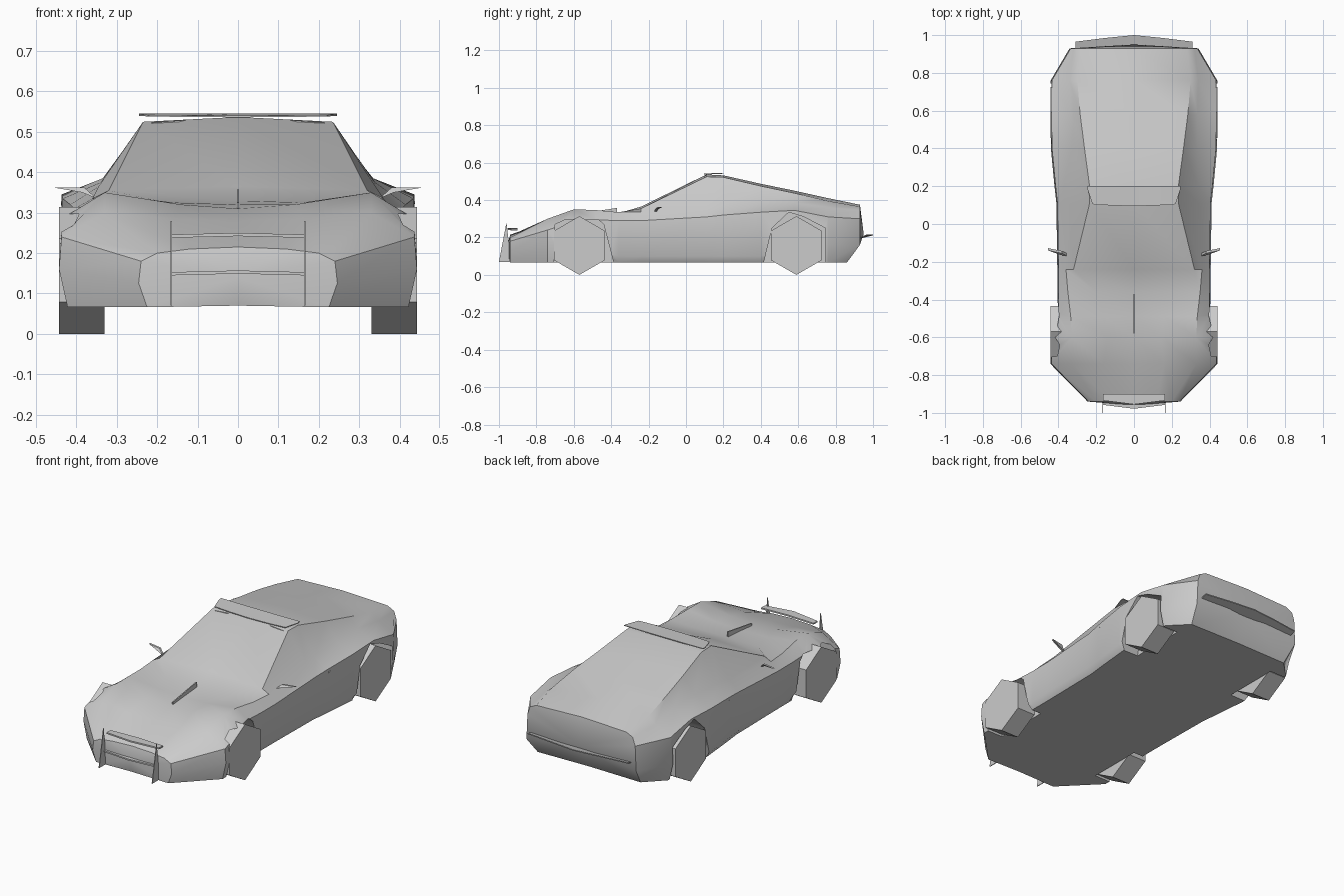
import bpy, bmesh, math
from mathutils import Vector

cube = bpy.data.objects.get("Cube")
if cube:
    bpy.data.objects.remove(cube, do_unlink=True)

grey = bpy.data.materials.new("plain_grey")
grey.use_nodes = True
colour = (0.6, 0.6, 0.6, 1)
grey.diffuse_color = colour
grey.node_tree.nodes["Principled BSDF"].inputs["Base Color"].default_value = colour


def smooth_shade(ob, angle):
    bpy.ops.object.select_all(action="DESELECT")
    ob.select_set(True)
    bpy.context.view_layer.objects.active = ob
    bpy.ops.object.shade_smooth_by_angle(angle=math.radians(angle))


def make(name, verts, faces):
    bm = bmesh.new()
    vs = [bm.verts.new(v) for v in verts]
    for face in faces:
        bm.faces.new([vs[i] for i in face])
    bmesh.ops.recalc_face_normals(bm, faces=bm.faces)
    mesh = bpy.data.meshes.new(name)
    bm.to_mesh(mesh)
    bm.free()
    mesh.materials.append(grey)
    ob = bpy.data.objects.new(name, mesh)
    bpy.context.collection.objects.link(ob)
    return ob


def bridge(ring_count, size):
    """Quads that join consecutive closed rings."""
    return [(r * size + i, r * size + (i + 1) % size,
             (r + 1) * size + (i + 1) % size, (r + 1) * size + i)
            for r in range(ring_count - 1) for i in range(size)]


def prism(name, outline, offset):
    """Extrude a closed outline of 3D points by an offset vector."""
    size = len(outline)
    verts = [Vector(p) for p in outline]
    verts += [p + Vector(offset) for p in verts]
    return make(name, verts, bridge(2, size) + [range(size), range(size, 2 * size)])


def side_prism(name, outline, x_start, x_end):
    return prism(name, [(x_start, y, z) for y, z in outline], (x_end - x_start, 0, 0))


def blade(name, rows, thickness):
    """Mirrored curved plate; each row is x, then front and back as (y, z)."""
    full = [(-x, front, back) for x, front, back in rows[:0:-1]] + rows
    drop = Vector((0, 0, -thickness))
    verts = []
    for x, front, back in full:
        a, b = Vector((x, *front)), Vector((x, *back))
        verts += [a, b, b + drop, a + drop]
    ends = [range(4), range(len(verts) - 4, len(verts))]
    smooth_shade(make(name, verts, bridge(len(full), 4) + ends), 35)


def body_ring(y, shoulder, belt, edge, top):
    """Closed section; sill and flank follow from the shoulder."""
    sx, sz = shoulder
    flank_z = .1 if abs(y) < .45 else min(.16, .7 * sz)
    tuck = -.07 if y > .9 else 0
    ring = [(0, y + tuck, .07), (sx - .015, y + tuck, .066), (sx + .006, y, flank_z)]
    ring += [(x, y, z) for x, z in (shoulder, belt, edge)] + [(0, y, top)]
    return ring + [(-x, v, z) for x, v, z in ring[-2:0:-1]]


# Body: nose, front wheels, cabin, roof, rear wheels and tail sections
rings = [body_ring(*section) for section in (
    (-.94, (.24, .18), (.2, .2), (.12, .21), .215),
    (-.74, (.437, .24), (.33, .3), (.16, .285), .28),
    (-.6, (.437, .285), (.33, .35), (.14, .32), .31),
    (-.49, (.4, .295), (.335, .347), (.16, .325), .32),
    (-.36, (.4, .29), (.35, .335), (.2, .33), .33),
    (-.24, (.4, .29), (.36, .335), (.32, .355), .365),
    (.11, (.405, .31), (.345, .365), (.235, .525), .537),
    (.2, (.415, .32), (.34, .375), (.235, .522), .532),
    (.4, (.434, .335), (.335, .385), (.262, .475), .487),
    (.58, (.437, .345), (.335, .385), (.285, .437), .45),
    (.76, (.435, .31), (.34, .36), (.3, .395), .41),
    (.93, (.335, .3), (.32, .345), (.28, .365), .375))]
size = len(rings[0])
verts = [p for ring in rings for p in ring]
faces = bridge(len(rings), size)
# Fan caps close the nose and the tail
for start, centre in ((0, (0, -.96, .14)), (len(verts) - size, (0, .95, .22))):
    verts.append(centre)
    faces += [(start + i, start + (i + 1) % size, len(verts) - 1) for i in range(size)]
body = make("car_body", verts, faces)

# Wheel arches are cut through both sides
front_arch = [(-.71, 0), (-.7, .27), (-.64, .297), (-.47, .297), (-.44, .27), (-.37, 0)]
rear_arch = [(.4, 0), (.46, .25), (.55, .335), (.63, .31), (.745, .25), (.745, 0)]
for side in (-1, 1):
    for outline in (front_arch, rear_arch):
        cutter = side_prism("arch_cutter", outline, side * .325, side * .6)
        cutter.hide_render = True
        mod = body.modifiers.new("arch", "BOOLEAN")
        mod.operation, mod.solver, mod.object = "DIFFERENCE", "EXACT", cutter
        bpy.context.view_layer.objects.active = body
        bpy.ops.object.modifier_apply(modifier=mod.name)
        bpy.data.objects.remove(cutter, do_unlink=True)
smooth_shade(body, 40)

radius = .157
for side, label in ((1, "left"), (-1, "right")):
    # Six-sided wheels
    for end, centre_y in (("front", -.57), ("rear", .59)):
        angles = [k * math.pi / 3 for k in range(6)]
        hexagon = [(centre_y + radius * math.sin(a), radius + radius * math.cos(a))
                   for a in angles]
        side_prism(f"{end}_{label}_wheel", hexagon, side * .33, side * .443)
    # Nose fins
    side_prism(f"{label}_nose_fin", [(-1, .07), (-.96, .28), (-.935, .07)],
               side * .163, side * .167)
    # Door mirrors
    prism(f"{label}_mirror", [(side * .35, -.17, .335), (side * .385, -.165, .35),
                              (side * .455, -.14, .362), (side * .38, -.155, .362)],
          (0, .012, 0))
    # Door handles
    side_prism(f"{label}_door_handle", [(.21, .298), (.27, .302), (.27, .308), (.21, .305)],
               side * .4, side * .418)
    # Lamps under the roof wing
    prism(f"{label}_roof_lamp", [(side * .125, .1, .53), (side * .215, .1, .523),
                                 (side * .205, .1, .51)], (0, .006, 0))

# Roof and rear wings
blade("roof_wing", [(0, (.095, .54), (.2, .545)), (.12, (.098, .541), (.2, .545)),
                    (.22, (.105, .542), (.2, .546)), (.245, (.18, .544), (.2, .546))], .004)
blade("rear_wing", [(0, (.93, .2), (1, .217)), (.15, (.92, .198), (.985, .217)),
                    (.31, (.9, .195), (.965, .215))], .006)

# Grille bars, thinner towards both ends
for label, y, z in (("upper", -.955, .25), ("lower", -.978, .157)):
    blade(f"{label}_grille_bar", [(x, (y + x / 8, z - x / 40), (-.9, z - x / 40))
                                  for x in (0, .08, .163)], .008)

# Raised strip along the hood
side_prism("hood_strip", [(-.58, .3), (-.58, .325), (-.37, .358), (-.37, .32)], -.003, .003)
